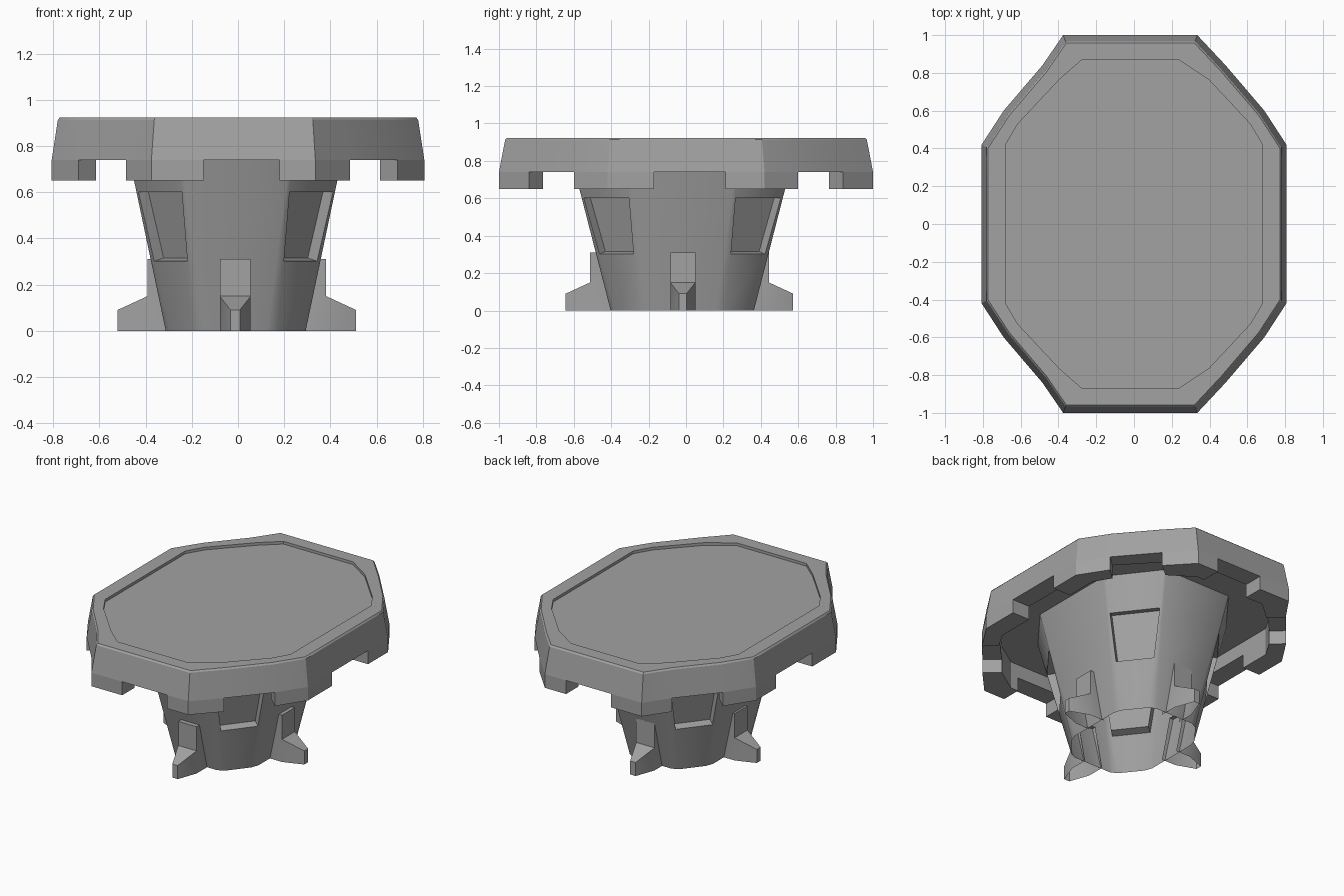
import bpy, bmesh
from math import pi
from mathutils import Matrix, Vector

old = bpy.data.objects.get("Cube")
if old:
    bpy.data.objects.remove(old, do_unlink=True)

grey = bpy.data.materials.new("stone_grey")
grey.use_nodes = True
GREY = (0.36, 0.36, 0.36, 1)
grey.diffuse_color = GREY
grey.node_tree.nodes["Principled BSDF"].inputs["Base Color"].default_value = GREY


def finish(bm, name):
    mesh = bpy.data.meshes.new(name)
    bm.to_mesh(mesh)
    bm.free()
    mesh.materials.append(grey)
    ob = bpy.data.objects.new(name, mesh)
    bpy.context.collection.objects.link(ob)
    bpy.ops.object.select_all(action="DESELECT")
    ob.select_set(True)
    bpy.context.view_layer.objects.active = ob
    bpy.ops.object.shade_smooth_by_angle(angle=pi / 6)


def outline(quarter):
    """Mirror a quarter outline into a closed loop, counterclockwise."""
    half = quarter + [(-x, y) for x, y in reversed(quarter)]
    return half + [(-x, -y) for x, y in half]


def skewed(points):
    """Shift the end corners and the middle notches slightly off centre."""
    result = []
    for x, y in points:
        dx = 0.015 if abs(x) < 0.2 else -0.02 if abs(x) < 0.36 else 0
        dy = 0.02 if abs(y) < 0.2 else 0
        result.append((x + dx, y + dy))
    return result


def ring(bm, points, z):
    return [bm.verts.new((x, y, z)) for x, y in points]


def bridge(bm, low, high):
    n = len(low)
    return [bm.faces.new((low[i], low[(i + 1) % n], high[(i + 1) % n], high[i]))
            for i in range(n)]


def scaled(points, s):
    return [(x * s, y * s) for x, y in points]


# Outlines of the top; every third segment is a notch in the rim
outer = skewed(outline([(0.807, 0.19), (0.807, 0.42), (0.69, 0.6),
                        (0.485, 0.84), (0.355, 1.0), (0.165, 1.0)]))
inner = skewed(outline([(0.68, 0.19), (0.68, 0.42), (0.615, 0.53),
                        (0.395, 0.765), (0.255, 0.87), (0.165, 0.87)]))
LOW, MID, CEILING, TOP = 0.65, 0.74, 0.83, 0.923

# Top slab: hollow below, tapered outside, shallow recessed panel above
bm = bmesh.new()
loops = [ring(bm, inner, CEILING),
         ring(bm, inner, MID),
         ring(bm, outer, MID),
         ring(bm, scaled(outer, 0.967), TOP - 0.01),
         ring(bm, scaled(outer, 0.957), TOP),
         ring(bm, inner, TOP),
         ring(bm, inner, TOP - 0.018)]
for a, b in zip(loops, loops[1:]):
    bridge(bm, a, b)
bm.faces.new(loops[-1])
bm.faces.new(list(reversed(loops[0])))
finish(bm, "table_top")

# Hanging rim, broken by a notch on each of the eight sides
bm = bmesh.new()
ou, ol = ring(bm, outer, MID), ring(bm, outer, LOW)
iu, il = ring(bm, inner, MID), ring(bm, inner, LOW)
n = len(outer)
for i in range(n):
    j = (i + 1) % n
    if i % 3 == 2:
        bm.faces.new((ol[i], ou[i], iu[i], il[i]))
        bm.faces.new((ol[j], il[j], iu[j], ou[j]))
    else:
        bm.faces.new((ol[i], ol[j], ou[j], ou[i]))
        bm.faces.new((il[j], il[i], iu[i], iu[j]))
        bm.faces.new((ol[j], ol[i], il[i], il[j]))
bmesh.ops.recalc_face_normals(bm, faces=bm.faces)
finish(bm, "notched_rim")

# Flared eight-sided pedestal with softened corners, open below
bm = bmesh.new()


def column_ring(z):
    t = z / LOW
    soft = 0.008 + 0.02 * max(0, 1 - t)
    side = Vector((0.303 + 0.137 * t, 0.21 + 0.07 * t))
    end = Vector((0.165 + 0.065 * t, 0.383 + 0.167 * t))
    step = (end - side).normalized() * soft
    quarter = [side - Vector((0, soft)), side + step, end - step, end - Vector((soft, 0))]
    points = outline([tuple(p) for p in quarter])
    return ring(bm, [(x - 0.01, y - 0.02) for x, y in points], z)


levels = [column_ring(z) for z in (0, 0.298, 0.605, CEILING)]
bands = [bridge(bm, a, b) for a, b in zip(levels, levels[1:])]

# Sunken panels on the four diagonal sides
panels = bands[1][1::4]
bm.normal_update()
bmesh.ops.inset_individual(bm, faces=panels, thickness=0.004, use_even_offset=True)
bmesh.ops.inset_individual(bm, faces=panels, thickness=0.002, depth=-0.052)
finish(bm, "pedestal")


# Four feet: an upright block with a pointed toe, open below
def foot(name, reach, root, angle, centre):
    bm = bmesh.new()
    w, tip = 0.067, 0.02
    toe = reach + 0.13

    def pair(x, z, half):
        return [bm.verts.new((x, -half, z)), bm.verts.new((x, half, z))]

    root_low, root_high = pair(root, 0, w), pair(root + 0.06, 0.31, w)
    root_mid = pair(root + 0.03, 0.15, w)
    low, mid, high = pair(reach, 0, w), pair(reach, 0.15, w), pair(reach, 0.31, w)
    toe_low, toe_high = pair(toe, 0, tip), pair(toe, 0.09, tip)
    strip = [root_high, high, mid, toe_high, toe_low]
    for a, b in zip(strip, strip[1:]):
        bm.faces.new((a[0], b[0], b[1], a[1]))
    for s in (0, 1):
        bm.faces.new((root_low[s], low[s], mid[s], root_mid[s]))
        bm.faces.new((root_mid[s], mid[s], high[s], root_high[s]))
        bm.faces.new((low[s], toe_low[s], toe_high[s], mid[s]))
    bmesh.ops.recalc_face_normals(bm, faces=bm.faces)
    move = Matrix.Translation((*centre, 0)) @ Matrix.Rotation(angle, 4, "Z")
    bmesh.ops.transform(bm, matrix=move, verts=bm.verts)
    finish(bm, name)


foot("left_foot", 0.387, 0.285, 0, (-0.005, -0.017))
foot("right_foot", 0.387, 0.285, pi, (-0.005, -0.017))
foot("back_foot", 0.478, 0.36, pi / 2, (-0.012, -0.035))
foot("front_foot", 0.478, 0.36, -pi / 2, (-0.012, -0.035))
